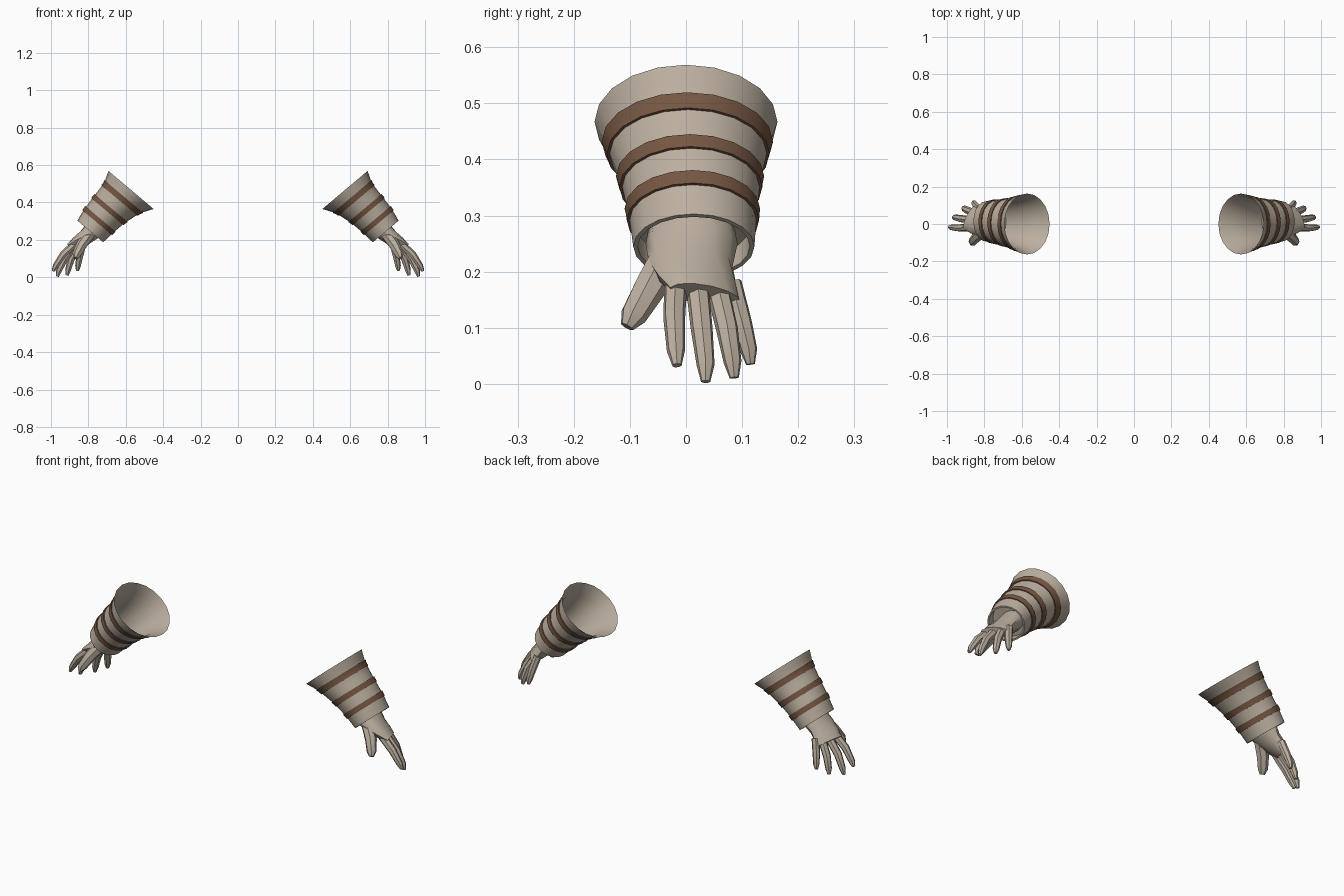
import bpy, bmesh, math
from mathutils import Vector

if "Cube" in bpy.data.objects:
    bpy.data.objects.remove(bpy.data.objects["Cube"])


def material(name, rgb):
    m = bpy.data.materials.new(name)
    m.use_nodes = True
    m.diffuse_color = (*rgb, 1)
    bsdf = m.node_tree.nodes["Principled BSDF"]
    bsdf.inputs["Base Color"].default_value = (*rgb, 1)
    bsdf.inputs["Roughness"].default_value = 0.8
    return m


BEIGE = material("warm beige", (0.50, 0.43, 0.35))
BROWN = material("leather brown", (0.18, 0.095, 0.055))


def loft(bm, rings, sides, loop=False):
    """Skin elliptical rings (centre, half axis u, half axis v); cap or loop the ends."""
    rows = []
    for c, u, v in rings:
        angles = [math.tau * i / sides for i in range(sides)]
        rows.append([bm.verts.new(c + u * math.cos(a) + v * math.sin(a)) for a in angles])
    pairs = list(zip(rows, rows[1:]))
    if loop:
        pairs.append((rows[-1], rows[0]))
    else:
        bm.faces.new(rows[0])
        bm.faces.new(rows[-1])
    for a, b in pairs:
        for i in range(sides):
            j = (i + 1) % sides
            bm.faces.new((a[i], a[j], b[j], b[i]))


def finish(name, bm, mat, side, angle):
    for v in bm.verts:
        v.co.x *= side
    bmesh.ops.recalc_face_normals(bm, faces=bm.faces)
    mesh = bpy.data.meshes.new(name)
    bm.to_mesh(mesh)
    bm.free()
    mesh.materials.append(mat)
    ob = bpy.data.objects.new(name, mesh)
    bpy.context.collection.objects.link(ob)
    bpy.ops.object.select_all(action="DESELECT")
    ob.select_set(True)
    bpy.context.view_layer.objects.active = ob
    bpy.ops.object.shade_smooth_by_angle(angle=math.radians(angle))


# Sleeve stations from opening to cuff: x, y, z, half height, half width
STATIONS = [(.572, 0, .467, .158, .163), (.62, .003, .423, .125, .144),
            (.69, .008, .36, .109, .124), (.745, .012, .302, .100, .114),
            (.79, .014, .245, .090, .108)]
ACROSS = Vector((.765, 0, .644))


def station(t, grow=0.0):
    i = min(int(t), len(STATIONS) - 2)
    x, y, z, a, b = (p + (q - p) * (t - i) for p, q in zip(STATIONS[i], STATIONS[i + 1]))
    return Vector((x, y, z)), ACROSS * (a + grow), Vector((0, b + grow, 0))


# Palm: centre, half width vector, half thickness
PALM = [((.73, .01, .30), (0, .072, 0), .055), ((.775, .01, .25), (0, .082, 0), .05),
        ((.815, .008, .215), (-.01, .075, -.005), .042),
        ((.85, .02, .185), (-.022, .07, -.01), .036),
        ((.878, .034, .158), (-.032, .062, -.014), .026)]

# Finger paths with the base radius
DIGITS = [
    (.021, [(.86, -.018, .19), (.935, -.021, .12), (.975, -.018, .06), (.988, -.016, .033)]),
    (.021, [(.86, .02, .178), (.925, .028, .10), (.957, .035, .035), (.966, .035, .004)]),
    (.021, [(.85, .056, .17), (.89, .073, .10), (.908, .083, .04), (.913, .086, .011)]),
    (.020, [(.828, .08, .18), (.846, .099, .11), (.855, .112, .06), (.858, .115, .035)]),
    (.031, [(.79, -.03, .235), (.838, -.066, .17), (.862, -.094, .122), (.868, -.105, .102)])]
TAPER = (1, .95, .78, .4)


def digit_rings(radius, path):
    pts = [Vector(p) for p in path]
    rings = []
    for i, p in enumerate(pts):
        d = (pts[min(i + 1, 3)] - pts[max(i - 1, 0)]).normalized()
        u = d.cross(Vector((0, 1, 0))).normalized()
        r = radius * TAPER[i]
        rings.append((p, u * r, d.cross(u) * r))
    return rings


for label, side in (("left", 1), ("right", -1)):
    # Flared hollow sleeve: inner cup, rim, outer wall, recessed cuff
    bm = bmesh.new()
    rings = [station(t, -.006) for t in (3.2, 3, 2, 1)]
    rings += [station(t) for t in (0, .5, 1, 1.5, 2, 2.5, 3, 3.5, 4)]
    rings += [station(4, -.008), station(3.4, -.012)]
    loft(bm, rings, 20)
    finish(label + "_sleeve", bm, BEIGE, side, 40)

    # Raised bands wrapped around the sleeve
    bm = bmesh.new()
    for t, w in ((1, .2), (2, .16), (3, .18)):
        steps = (t - w, t, t + w)
        band = [station(s, .005) for s in steps] + [station(s, -.002) for s in reversed(steps)]
        loft(bm, band, 20, loop=True)
    finish(label + "_sleeve_bands", bm, BROWN, side, 40)

    # Hand: flattened palm with overlapping tapered digits
    bm = bmesh.new()
    palm = []
    for c, w, thick in PALM:
        w = Vector(w)
        palm.append((Vector(c), Vector((.7, 0, -.7)).cross(w).normalized() * thick, w))
    loft(bm, palm, 12)
    for radius, path in DIGITS:
        loft(bm, digit_rings(radius, path), 7)
    finish(label + "_hand", bm, BEIGE, side, 45)
